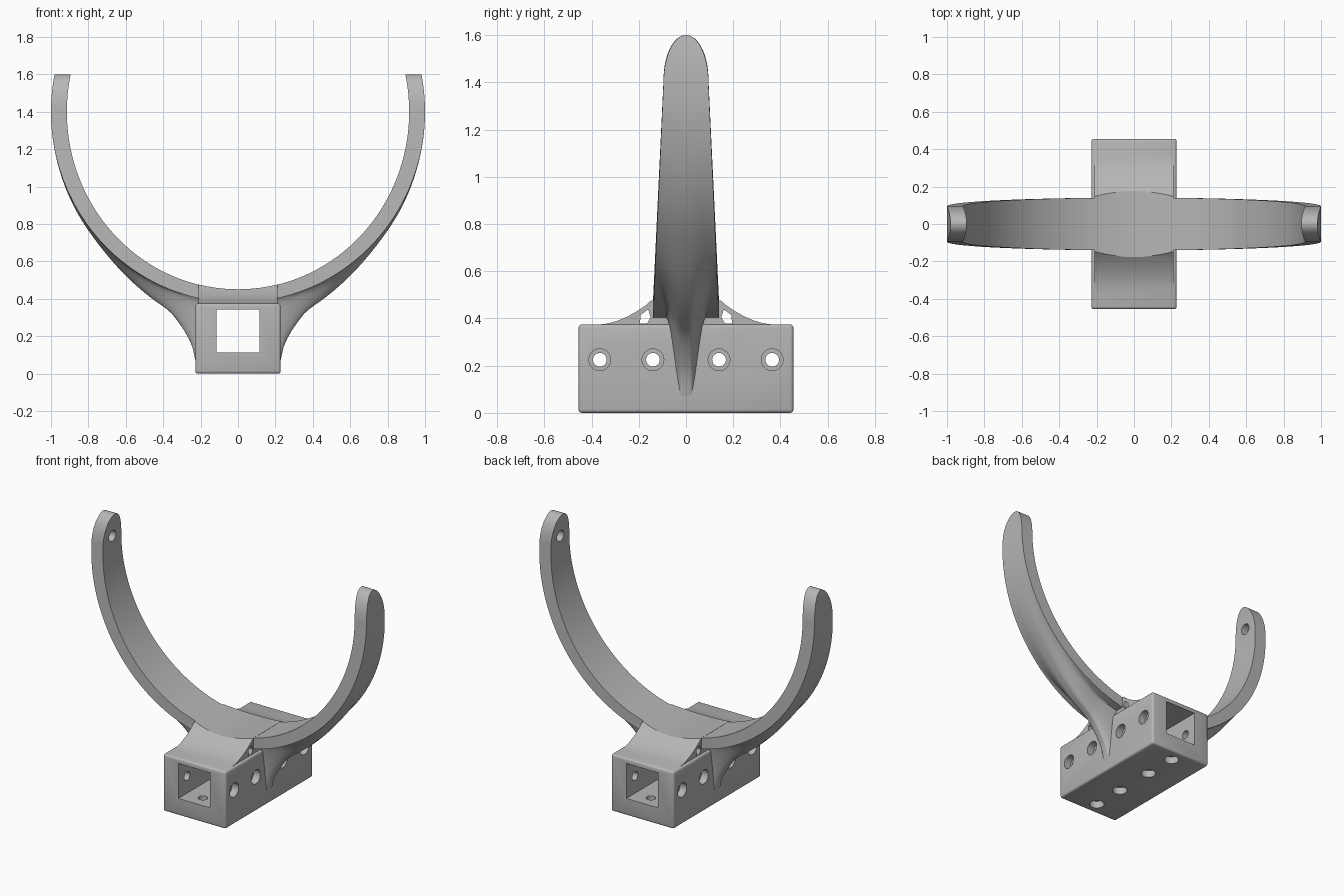
import bpy, bmesh
from math import sin, cos, pi, radians, asin, sqrt
from mathutils import Vector, Matrix

old = bpy.data.objects.get("Cube")
if old:
    bpy.data.objects.remove(old, do_unlink=True)

grey = bpy.data.materials.new("plain_grey")
grey.use_nodes = True
colour = (0.47, 0.47, 0.47, 1)
grey.diffuse_color = colour
grey.node_tree.nodes["Principled BSDF"].inputs["Base Color"].default_value = colour


def make(name, bm):
    bmesh.ops.recalc_face_normals(bm, faces=bm.faces[:])
    mesh = bpy.data.meshes.new(name)
    bm.to_mesh(mesh)
    bm.free()
    mesh.materials.append(grey)
    ob = bpy.data.objects.new(name, mesh)
    bpy.context.collection.objects.link(ob)
    return ob


def activate(ob):
    bpy.ops.object.select_all(action='DESELECT')
    ob.select_set(True)
    bpy.context.view_layer.objects.active = ob


def apply_modifier(ob, kind, **settings):
    mod = ob.modifiers.new(kind.lower(), kind)
    for key, value in settings.items():
        setattr(mod, key, value)
    activate(ob)
    bpy.ops.object.modifier_apply(modifier=mod.name)


def cut(ob, bm):
    cutter = make("cutter", bm)
    cutter.hide_render = True
    apply_modifier(ob, 'BOOLEAN', object=cutter, operation='DIFFERENCE', solver='EXACT')
    bpy.data.objects.remove(cutter, do_unlink=True)


def smooth(ob, angle=35):
    activate(ob)
    bpy.ops.object.shade_smooth_by_angle(angle=radians(angle))


def add_box(bm, lo, hi):
    lo, hi = Vector(lo), Vector(hi)
    size = Matrix.Diagonal((*(hi - lo), 1))
    bmesh.ops.create_cube(bm, size=1, matrix=Matrix.Translation((lo + hi) / 2) @ size)


def add_rod(bm, a, b, radius, segments=32):
    a, b = Vector(a), Vector(b)
    turn = (b - a).to_track_quat('Z', 'Y').to_matrix().to_4x4()
    bmesh.ops.create_cone(bm, cap_ends=True, segments=segments, radius1=radius, radius2=radius,
                          depth=(b - a).length, matrix=Matrix.Translation((a + b) / 2) @ turn)


def add_prism(bm, outline, half):
    # outline in (y, z), extruded along x
    ends = [[bm.verts.new((x, y, z)) for y, z in outline] for x in (-half, half)]
    bm.faces.new(ends[0])
    bm.faces.new(ends[1])
    n = len(outline)
    for i in range(n):
        j = (i + 1) % n
        bm.faces.new((ends[0][i], ends[0][j], ends[1][j], ends[1][i]))


# Mounting block: bevelled box with a square channel and counterbored screw holes
bm = bmesh.new()
add_box(bm, (-0.228, -0.455, 0), (0.228, 0.455, 0.375))
block = make("mounting_block", bm)
apply_modifier(block, 'BEVEL', width=0.014, segments=3)
bm = bmesh.new()
add_box(bm, (-0.115, -1, 0.112), (0.115, 1, 0.342))
cut(block, bm)
hole_rows = (-0.365, -0.14, 0.14, 0.365)
for radius, outer, inner in ((0.029, 0.3, 0.1), (0.046, 0.3, 0.18)):
    bm = bmesh.new()
    for y in hole_rows:
        for side in (-1, 1):
            add_rod(bm, (side * outer, y, 0.225), (side * inner, y, 0.225), radius)
        add_rod(bm, (0, y, -0.1), (0, y, 0.228 - inner), radius)
    cut(block, bm)
smooth(block)

# Cradle: half ring that widens downwards, with a rib flowing into the block
CENTRE, TOP = 1.4, 1.6
INNER, OUTER = (0.915, 0.95), (1.0, 1.02)
# ring x, then rib offset in x and z
RIB = [(0.2, 0.025, -0.34), (0.25, -0.01, -0.28), (0.3, -0.02, -0.207), (0.37, -0.01, -0.125),
       (0.47, 0, -0.09), (0.6, 0, -0.06), (0.74, 0, -0.03), (0.87, 0.004, -0.01), (1, 0, 0)]


def arc_point(radii, v):
    end = asin((TOP - CENTRE) / radii[1])
    angle = -pi / 2 + (end + pi / 2) * sin(v * pi / 2)
    return radii[0] * cos(angle), CENTRE + radii[1] * sin(angle)


def rib_offset(x, z):
    if x < RIB[0][0] or z > CENTRE:
        return 0, 0
    for i in range(len(RIB) - 1):
        if x <= RIB[i + 1][0]:
            break
    p = [Vector(RIB[max(0, min(len(RIB) - 1, i + k))]) for k in (-1, 0, 1, 2)]
    t = (x - p[1].x) / (p[2].x - p[1].x)
    q = 0.5 * (2 * p[1] + (p[2] - p[0]) * t + (2 * p[0] - 5 * p[1] + 4 * p[2] - p[3]) * t * t
               + (3 * p[1] - p[0] - 3 * p[2] + p[3]) * t ** 3)
    return q.y, q.z


def half_width(z):
    if z < CENTRE:
        return 0.095 + 0.045 * (CENTRE - z)
    k = (z - CENTRE) / (TOP - CENTRE)
    return max(0.003, 0.095 * sqrt(max(0, 1 - k * k)))


def rib_profile(s, x):
    edge = 0.6 + 0.4 * min(1, max(0, (x - 0.35) / 0.3))
    t = min(1, max(0, (abs(s) - 0.12) / (edge - 0.12)))
    return 1 - t * t * (3 - 2 * t)


bm = bmesh.new()
stations, columns = 96, 40
rings = []
for i in range(stations + 1):
    xi, zi = arc_point(INNER, i / stations)
    xo, zo = arc_point(OUTER, i / stations)
    dx, dz = rib_offset(xo, zo)
    w = half_width(zo)
    loop = [(xi, w, zi), (xi, -w, zi)]
    for c in range(columns + 1):
        s = -1 + 2 * c / columns
        p = rib_profile(s, xo)
        loop.append((xo + dx * p, s * w, zo + dz * p))
    rings.append([bm.verts.new(co) for co in loop])
for a, b in zip(rings, rings[1:]):
    for j in range(len(a)):
        k = (j + 1) % len(a)
        bm.faces.new((a[j], a[k], b[k], b[j]))
bm.faces.new(rings[-1])
cradle = make("cradle_ring", bm)
apply_modifier(cradle, 'MIRROR', merge_threshold=0.0005)

# Blind pin holes inside the arm tips
bm = bmesh.new()
for side in (-1, 1):
    add_rod(bm, (side * 0.8, 0, 1.45), (side * 0.96, 0, 1.45), 0.036)
cut(cradle, bm)
smooth(cradle)

# Saddle: concave fillets joining the ring to the block top
bm = bmesh.new()
sweep = [(0.37, 0.374), (0.33, 0.379), (0.29, 0.39), (0.25, 0.407), (0.21, 0.429),
         (0.17, 0.456), (0.14, 0.483), (0.12, 0.51)]
outline = [(0.37, 0.36)] + sweep
add_prism(bm, outline + [(-y, z) for y, z in reversed(outline)], 0.212)
saddle = make("saddle", bm)
# small side tunnels below the fillets
bm = bmesh.new()
tunnel = [(0.195, 0.378), (0.192, 0.415), (0.16, 0.438), (0.15, 0.405), (0.165, 0.378)]
for side in (-1, 1):
    add_prism(bm, [(side * y, z) for y, z in tunnel], 0.5)
cut(saddle, bm)
# trim to the inside of the ring
bm = bmesh.new()
add_rod(bm, (0, -1, 0), (0, 1, 0), 1, 192)
bmesh.ops.scale(bm, vec=(INNER[0] - 0.001, 1, INNER[1] - 0.001), verts=bm.verts[:])
bmesh.ops.translate(bm, vec=(0, 0, CENTRE), verts=bm.verts[:])
cut(saddle, bm)
smooth(saddle, 25)
